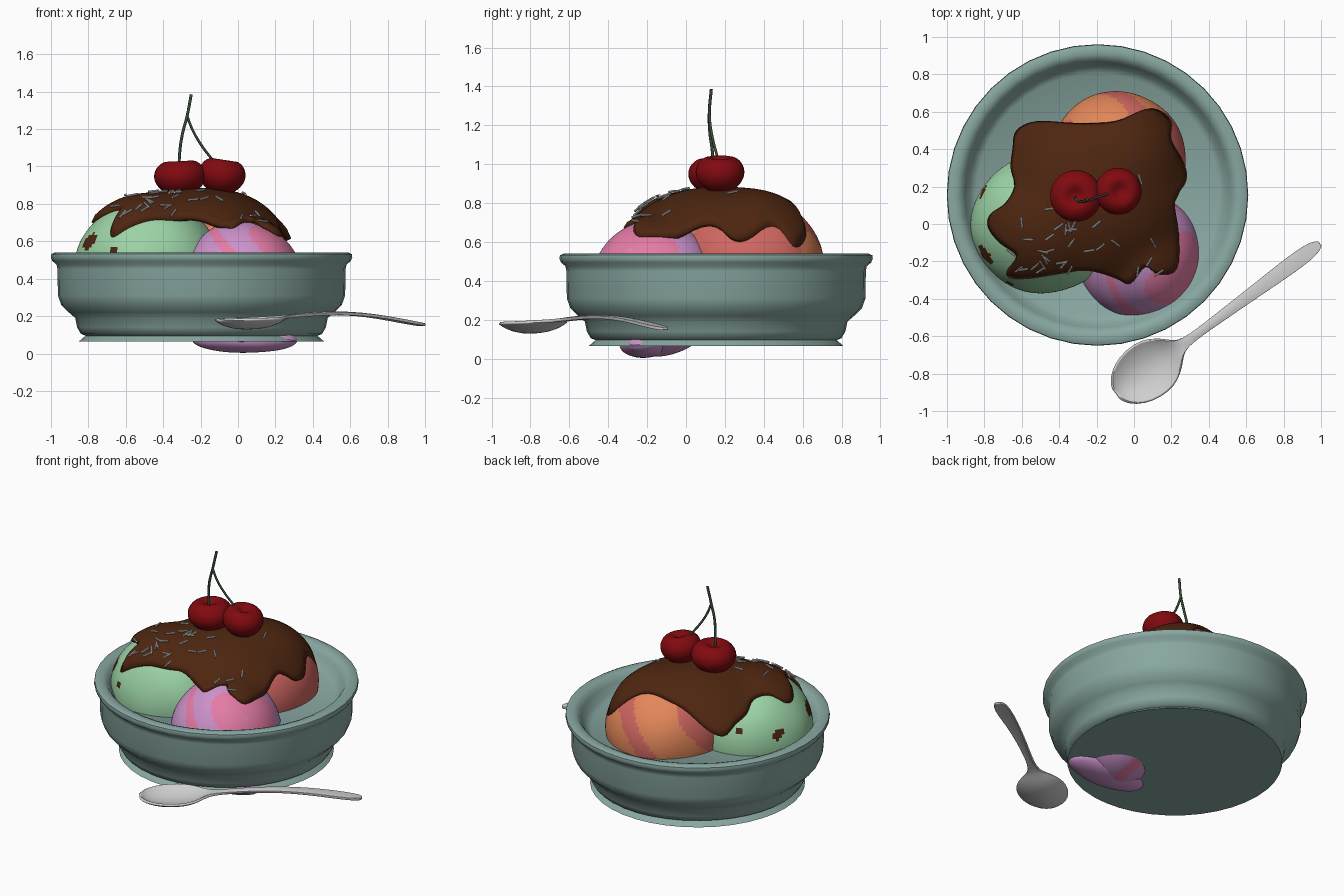
import bpy, bmesh, math, random
from mathutils import Vector, Matrix

if "Cube" in bpy.data.objects:
    bpy.data.objects.remove(bpy.data.objects["Cube"])
random.seed(4)


def mat(name, r, g, b):
    m = bpy.data.materials.new(name)
    m.diffuse_color = (r, g, b, 1)
    m.use_nodes = True
    m.node_tree.nodes["Principled BSDF"].inputs["Base Color"].default_value = m.diffuse_color
    return m


BOWL = mat("sage_ceramic", .25, .39, .36)
MINT = mat("mint", .33, .65, .38)
LILAC = mat("lilac", .60, .29, .60)
PINK = mat("pink", .78, .20, .38)
ORANGE = mat("orange", .76, .24, .10)
CORAL = mat("coral", .64, .135, .12)
CHOC = mat("chocolate", .075, .019, .005)
CHERRY = mat("cherry_red", .22, .003, .005)
STEM = mat("stem_green", .04, .07, .04)
SILVER = mat("silver", .62, .62, .62)


def finish(bm, name, mats, angle=40):
    bmesh.ops.recalc_face_normals(bm, faces=bm.faces)
    me = bpy.data.meshes.new(name)
    bm.to_mesh(me)
    bm.free()
    ob = bpy.data.objects.new(name, me)
    bpy.context.collection.objects.link(ob)
    for m in mats:
        me.materials.append(m)
    bpy.ops.object.select_all(action='DESELECT')
    ob.select_set(True)
    bpy.context.view_layer.objects.active = ob
    bpy.ops.object.shade_smooth_by_angle(angle=math.radians(angle))
    return ob


def lathe(profile, n, name, material, angle=40):
    """Spin (radius, z) points round the z axis."""
    bm = bmesh.new()
    vs = [bm.verts.new((r, 0, z)) for r, z in profile]
    es = [bm.edges.new(p) for p in zip(vs, vs[1:])]
    bmesh.ops.spin(bm, geom=vs + es, cent=(0, 0, 0), axis=(0, 0, 1),
                   angle=2 * math.pi, steps=n)
    bmesh.ops.remove_doubles(bm, verts=bm.verts, dist=1e-4)
    return finish(bm, name, [material], angle)


# Bowl with flared foot, rolled rim and shallow floor
bowl = lathe([(0, .07), (.655, .065), (.62, .095), (.645, .105), (.665, .14), (.675, .19),
              (.71, .22), (.75, .26), (.768, .31), (.77, .45), (.775, .475), (.798, .495),
              (.806, .515), (.803, .532), (.785, .54), (.755, .54), (.73, .53), (.71, .50),
              (.685, .455), (.65, .43), (0, .43)], 40, "bowl", BOWL)
bowl.location = (-.195, .155, 0)

# Scoops: centre, radii
GREEN_S = ((-.48, 0, .46), (.39, .37, .37))
LILAC_S = ((.02, -.16, .36), (.335, .34, .35))
ORANGE_S = ((-.09, .33, .48), (.37, .38, .36))


def scoop(name, spec, mats, rule):
    c, r = Vector(spec[0]), spec[1]
    bm = bmesh.new()
    bmesh.ops.create_uvsphere(bm, u_segments=112, v_segments=64, radius=1)
    for v in bm.verts:
        p = v.co
        k = 1 + .012 * math.sin(5 * p.x + 3 * p.z) * math.sin(4 * p.y + 2)
        v.co = Vector((p.x * r[0], p.y * r[1], p.z * r[2])) * k + c
    for f in bm.faces:
        f.material_index = int(rule(f.calc_center_median()))
    return finish(bm, name, mats)


def mint_rule(p):  # chocolate chips
    return any((p - Vector(q)).length < d + .012 * math.sin(40 * p.z + 25 * p.y) for q, d in
               [((-.81, -.18, .60), .055), ((-.80, .17, .55), .03),
                ((-.66, -.30, .55), .02), ((-.62, .33, .58), .025)])


def lilac_rule(p):  # pink swirls
    return math.sin(13 * p.x - 9 * p.y + 3.2 * math.sin(11 * p.z + 5 * p.x)) > .45


def orange_rule(p):  # coral swirls
    return (math.sin(15 * p.x + 5 * p.y + 2 * math.sin(6 * p.z)) > .55
            or (p.x > .08 and p.y < .5 + .1 * math.sin(14 * p.z)))


scoop("mint_scoop", GREEN_S, [MINT, CHOC], mint_rule)
scoop("berry_scoop", LILAC_S, [LILAC, PINK], lilac_rule)
scoop("orange_scoop", ORANGE_S, [ORANGE, CORAL], orange_rule)
# part of the berry scoop showing beneath the bowl
scoop("berry_scoop_base", ((.04, -.22, .07), (.28, .12, .066)), [LILAC, PINK], lambda p: False)


# Chocolate sauce draped over the scoops
def sauce_z(x, y):
    hs = [.57]
    for (cx, cy, cz), (a, b, h) in (GREEN_S, LILAC_S, ORANGE_S):
        q = 1 - ((x - cx) / a) ** 2 - ((y - cy) / b) ** 2
        if q > 0:
            hs.append(cz + h * math.sqrt(q) + .028)
    r2 = (x + .23) ** 2 + (y - .17) ** 2
    hs.append(.885 - .6 * r2 - 1.2 * r2 * r2)
    k = .018
    return k * math.log(sum(math.exp(h / k) for h in hs))


OUTLINE = [(-.63, .50), (-.52, .55), (-.3, .54), (-.1, .55), (.05, .61), (.13, .61), (.2, .55),
           (.2, .45), (.27, .32), (.28, .23), (.22, .12), (.24, -.05), (.23, -.24), (.13, -.27),
           (.06, -.23), (-.02, -.32), (-.1, -.29), (-.25, -.25), (-.42, -.27), (-.55, -.29),
           (-.66, -.29), (-.68, -.25), (-.63, -.17), (-.72, -.1), (-.78, -.02), (-.77, .05),
           (-.69, .11), (-.64, .2), (-.66, .3), (-.65, .4)]


def smooth_loop(pts, sub):
    out, n = [], len(pts)
    for i in range(n):
        a, b, c, d = (Vector(pts[(i + j) % n]) for j in (-1, 0, 1, 2))
        for s in range(sub):
            t = s / sub
            out.append(.5 * (2 * b + (c - a) * t + (2 * a - 5 * b + 4 * c - d) * t * t
                             + (3 * b - a - 3 * c + d) * t ** 3))
    return out


bm = bmesh.new()
loop, mid, RINGS = smooth_loop(OUTLINE, 4), Vector((-.23, .15)), 28
rings = []
for k in range(1, RINGS + 1):
    ring = []
    for p in loop:
        q = mid.lerp(p, k / RINGS)
        ring.append(bm.verts.new((q.x, q.y, sauce_z(q.x, q.y) - (.018 if k == RINGS else 0))))
    rings.append(ring)
centre = bm.verts.new((mid.x, mid.y, sauce_z(mid.x, mid.y)))
n = len(loop)
for i in range(n):
    j = (i + 1) % n
    bm.faces.new((centre, rings[0][i], rings[0][j]))
    for a, b in zip(rings, rings[1:]):
        bm.faces.new((a[i], b[i], b[j], a[j]))
sauce = finish(bm, "chocolate_sauce", [CHOC], 60)
sol = sauce.modifiers.new("thickness", 'SOLIDIFY')
sol.thickness, sol.offset = .03, -1

# Sprinkles lying on the sauce
bm = bmesh.new()
spots = [(random.uniform(-.68, -.3), random.uniform(-.27, .03)) for _ in range(22)]
spots += [(-.24, -.14), (-.2, 0), (-.1, -.1), (.03, .24), (-.18, -.12), (.08, -.2), (.13, -.26),
          (.02, -.25), (-.45, .08), (.1, -.1)]
for x, y in spots:
    e = .02
    up = Vector((sauce_z(x - e, y) - sauce_z(x + e, y),
                 sauce_z(x, y - e) - sauce_z(x, y + e), 2 * e)).normalized()
    a = random.uniform(0, math.pi)
    d = Vector((math.cos(a), math.sin(a), 0))
    d = (d - up * d.dot(up)).normalized()
    rot = Matrix((d.cross(up), up, d)).transposed().to_4x4()
    pos = Vector((x, y, sauce_z(x, y))) + up * .008
    bmesh.ops.create_cone(bm, cap_ends=True, segments=8, radius1=.006, radius2=.006,
                          depth=.058, matrix=Matrix.Translation(pos) @ rot)
finish(bm, "sprinkles", [SILVER])

# Cherries with dimpled tops
for name, loc, r, tilt in (("left_cherry", (-.31, .15, .945), .138, -.05),
                           ("right_cherry", (-.085, .175, .955), .125, .15)):
    prof = []
    for i in range(25):
        t = math.pi * i / 24
        rad = r * math.sin(t) * (1 + .05 * math.cos(t))
        z = .103 * math.cos(t)
        if i < 12:
            z -= .045 * math.exp(-(rad / .05) ** 2)
        prof.append((max(rad, 0) if 0 < i < 24 else 0, z))
    ob = lathe(prof, 36, name, CHERRY, 80)
    ob.location = loc
    ob.rotation_euler = (0, tilt, 0)


# Forked stem
def tube(name, pts, rad, material):
    cu = bpy.data.curves.new(name, 'CURVE')
    cu.dimensions, cu.bevel_depth, cu.bevel_resolution, cu.use_fill_caps = '3D', rad, 2, True
    sp = cu.splines.new('BEZIER')
    sp.bezier_points.add(len(pts) - 1)
    for bp, p in zip(sp.bezier_points, pts):
        bp.co = p
        bp.handle_left_type = bp.handle_right_type = 'AUTO'
    cu.materials.append(material)
    bpy.context.collection.objects.link(bpy.data.objects.new(name, cu))


tube("left_stem", [(-.315, .14, .99), (-.312, .135, 1.07), (-.298, .122, 1.17),
                   (-.272, .12, 1.27), (-.25, .13, 1.385)], .008, STEM)
tube("right_stem", [(-.10, .17, .99), (-.14, .16, 1.04), (-.20, .14, 1.12),
                    (-.245, .125, 1.2), (-.272, .12, 1.27)], .007, STEM)

# Spoon: stations along its axis (distance, half width, rim height, dish depth)
STATIONS = [(-.2, .02, .19, .002), (-.188, .06, .19, .015), (-.15, .105, .19, .035),
            (-.07, .145, .192, .05), (.03, .152, .194, .05), (.1, .132, .196, .042),
            (.16, .088, .2, .025), (.2, .045, .203, .008), (.25, .027, .206, -.004),
            (.35, .024, .212, -.006), (.5, .029, .22, -.006), (.65, .034, .22, -.005),
            (.8, .04, .21, -.004), (.95, .045, .19, -.003), (1.07, .044, .171, -.002),
            (1.13, .03, .163, 0), (1.15, .012, .161, 0)]
ax = Vector((.805, .593, 0))
side = Vector((-.593, .805, 0))
bm = bmesh.new()
rows = []
for s, w, z, dep in STATIONS:
    row = []
    for i in range(13):
        v = math.sin((i / 6 - 1) * math.pi / 2)
        row.append(bm.verts.new(Vector((.07, -.785, z - dep * (1 - v * v)))
                                + ax * s + side * (w * v)))
    rows.append(row)
for a, b in zip(rows, rows[1:]):
    for i in range(12):
        bm.faces.new((a[i], b[i], b[i + 1], a[i + 1]))
spoon = finish(bm, "spoon", [SILVER], 60)
sol = spoon.modifiers.new("thickness", 'SOLIDIFY')
sol.thickness, sol.offset = .016, -1
sub = spoon.modifiers.new("rounding", 'SUBSURF')
sub.levels = sub.render_levels = 1
